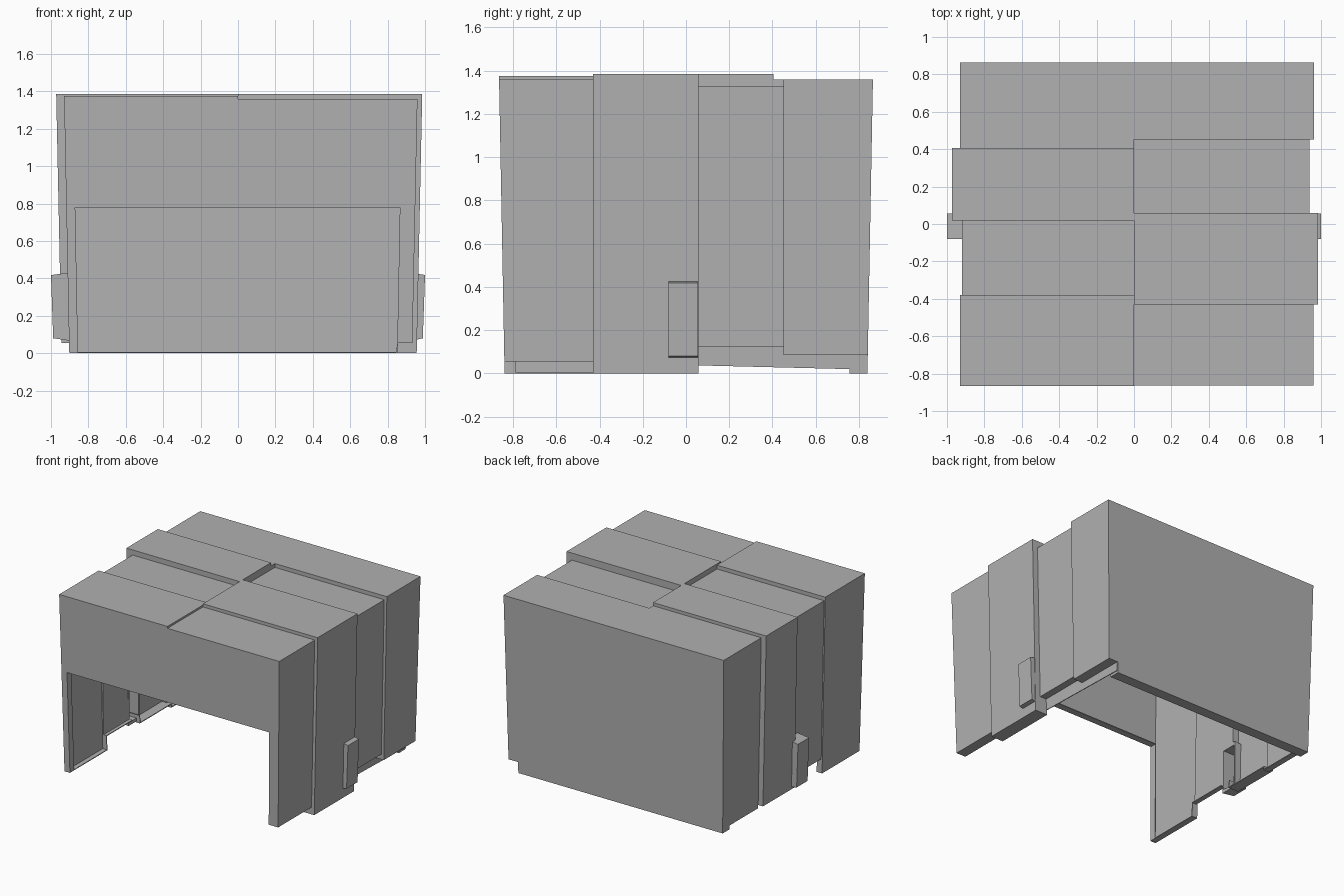
import bpy, bmesh

if "Cube" in bpy.data.objects:
    bpy.data.objects.remove(bpy.data.objects["Cube"])

TOP = 1.385
T = 0.012      # sheet thickness
EDGE = 0.006   # ledge and lip thickness

grey = bpy.data.materials.new("dark_grey")
grey.diffuse_color = (0.44, 0.44, 0.44, 1)
grey.use_nodes = True
grey.node_tree.nodes["Principled BSDF"].inputs["Base Color"].default_value = grey.diffuse_color


def taper(v):
    # walls lean inwards towards the ground
    s = 0.97 + 0.03 * v.z / TOP
    v.x *= s
    if abs(v.y) > 0.7:
        v.y *= s


def prism(name, profile, y0, y1, side=1, lean=True):
    """Extrude an (x, z) profile along y; side -1 puts it on the left."""
    bm = bmesh.new()
    face = bm.faces.new([bm.verts.new((side * x, y0, z)) for x, z in profile])
    ext = bmesh.ops.extrude_face_region(bm, geom=[face])
    for v in ext["geom"]:
        if isinstance(v, bmesh.types.BMVert):
            v.co.y = y1
    if lean:
        for v in bm.verts:
            taper(v.co)
    bmesh.ops.recalc_face_normals(bm, faces=bm.faces)
    mesh = bpy.data.meshes.new(name)
    bm.to_mesh(mesh)
    bm.free()
    mesh.materials.append(grey)
    ob = bpy.data.objects.new(name, mesh)
    bpy.context.collection.objects.link(ob)
    return ob


def rect(x0, x1, z0, z1):
    return [(x0, z0), (x1, z0), (x1, z1), (x0, z1)]


def cut(ob, cutter):
    mod = ob.modifiers.new("recess", "BOOLEAN")
    mod.object = cutter
    mod.operation = "DIFFERENCE"
    mod.solver = "EXACT"


# strips per side: y start, y end, half width, roof height, wall bottom
STRIPS = {
    1: [(-0.855, -0.43, 0.96, 1.36, 0.055),
        (-0.43, 0.058, 0.985, 1.385, 0.0),
        (0.058, 0.452, 0.94, 1.33, 0.125),
        (0.452, 0.855, 0.962, 1.36, 0.085)],
    -1: [(-0.855, -0.38, 0.93, 1.375, 0.0),
         (-0.38, 0.02, 0.92, 1.345, 0.11),
         (0.02, 0.405, 0.972, 1.385, 0.055),
         (0.405, 0.855, 0.93, 1.36, 0.03)],
}

for side, label in ((1, "right"), (-1, "left")):
    rows = STRIPS[side]
    inner = 0.877 if side > 0 else 0.882
    shells = []

    # thin wall and roof strips, with bottom ledge and centre seam lip
    for i, (y0, y1, w, top, low) in enumerate(rows):
        shape = [(0, top), (w, top), (w, low), (inner, low),
                 (inner, low + EDGE), (w - T, low + EDGE), (w - T, top - T),
                 (EDGE, top - T), (EDGE, top - 0.06), (0, top - 0.06)]
        shells.append(prism(f"{label}_shell_strip_{i + 1}", shape, y0, y1, side))

    # plates closing the steps between neighbouring strips
    for i in range(3):
        a, b = rows[i], rows[i + 1]
        y = b[0]
        small, big = sorted((a, b), key=lambda r: r[2])
        d = EDGE if big is b else -EDGE
        _, _, w0, t0, _ = small
        _, _, w1, t1, low = big
        prism(f"{label}_step_plate_{i + 1}",
              [(0, t1), (w1, t1), (w1, low), (w0 - T, low), (w0 - T, t0 - T),
               (0, t0 - T)], y, y + d, side)
        high, deep = sorted((a, b), key=lambda r: -r[4])
        d = EDGE if deep is b else -EDGE
        prism(f"{label}_foot_plate_{i + 1}",
              rect(inner, deep[2], deep[4], high[4] + EDGE), y, y + d, side)

    # front panel with door opening and its reveal
    _, _, w, top, low = rows[0]
    prism(f"{label}_front_panel",
          [(0, 0.78), (inner, 0.78), (inner, low), (w, low), (w, top), (0, top)],
          -0.865, -0.853, side)
    e = inner + EDGE
    prism(f"{label}_door_reveal",
          [(0, 0.78), (inner, 0.78), (inner, low), (e, low), (e, 0.78 + EDGE),
           (0, 0.78 + EDGE)], -0.855, -0.812, side)

    # back panel and ledge, notched at the right corner
    _, _, w, top, low = rows[3]
    if side > 0:
        shape = [(0, 0), (inner, 0), (inner, low), (w, low), (w, top), (0, top)]
        foot = inner
    else:
        shape = rect(0, w, 0, top)
        foot = w
    prism(f"{label}_back_panel", shape, 0.853, 0.865, side)
    prism(f"{label}_back_ledge", rect(0, foot, 0, EDGE), 0.78, 0.855, side)
    prism(f"{label}_back_ledge_end", rect(foot - EDGE, foot, 0, 0.03),
          0.78, 0.855, side)

    # side box, hollow towards the inside
    root = 0.92 if side > 0 else 0.885
    box = prism(f"{label}_side_box",
                [(root, 0.065), (0.988, 0.08), (1.0, 0.418), (root, 0.433)],
                -0.08, 0.055, side, lean=False)
    cutter = prism(f"{label}_recess_cutter",
                   [(0.8, 0.09), (0.973, 0.09), (0.983, 0.405), (0.8, 0.405)],
                   -0.068, 0.043, side, lean=False)
    cutter.hide_render = True
    cutter.hide_viewport = True
    step = bpy.data.objects[f"{label}_step_plate_2"]
    for ob in [box, step] + shells[1:3]:
        cut(ob, cutter)

# inner skirt under the shorter right wall strips, with sloping lower edge
skirt = prism("right_inner_skirt", rect(0.877, 0.883, 0.03, 0.13), 0.058, 0.86)
for v in skirt.data.vertices:
    if v.co.z < 0.1:
        v.co.z = 0.037 if v.co.y < 0.3 else 0.018
